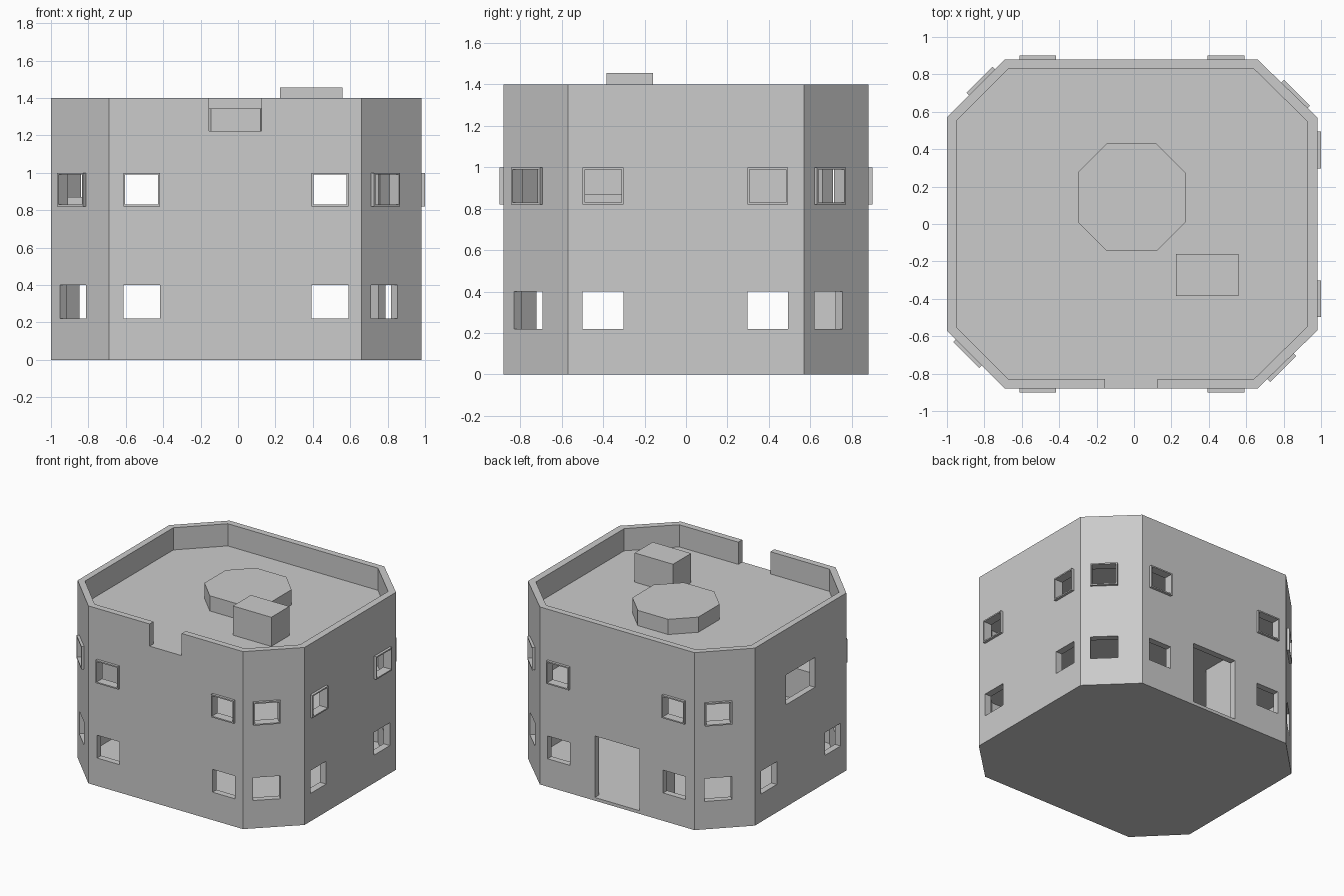
import bpy, bmesh, math
from mathutils import Matrix, Vector

if "Cube" in bpy.data.objects:
    bpy.data.objects.remove(bpy.data.objects["Cube"])

grey = bpy.data.materials.new("plaster_grey")
grey.diffuse_color = (0.6, 0.6, 0.6, 1)
grey.use_nodes = True
grey.node_tree.nodes["Principled BSDF"].inputs["Base Color"].default_value = grey.diffuse_color


def octagon(x0, x1, y0, y1, cx0, cx1, cy):
    """Chamfered rectangle: cx0/cx1 are the left/right cuts along x, cy the cut along y."""
    return [(x0 + cx0, y0), (x1 - cx1, y0), (x1, y0 + cy), (x1, y1 - cy),
            (x1 - cx1, y1), (x0 + cx0, y1), (x0, y1 - cy), (x0, y0 + cy)]


def add_prism(bm, outline, z0, z1):
    low = [bm.verts.new((x, y, z0)) for x, y in outline]
    high = [bm.verts.new((x, y, z1)) for x, y in outline]
    n = len(outline)
    bm.faces.new(low[::-1])
    bm.faces.new(high)
    for i in range(n):
        j = (i + 1) % n
        bm.faces.new((low[i], low[j], high[j], high[i]))


def add_box(bm, lo, hi, matrix=Matrix()):
    lo, hi = Vector(lo), Vector(hi)
    size = hi - lo
    bmesh.ops.create_cube(bm, size=1, matrix=matrix @ Matrix.Translation((lo + hi) / 2)
                          @ Matrix.Diagonal((*size, 1)))


def finish(bm, name):
    bmesh.ops.recalc_face_normals(bm, faces=bm.faces)
    mesh = bpy.data.meshes.new(name)
    bm.to_mesh(mesh)
    bm.free()
    mesh.materials.append(grey)
    ob = bpy.data.objects.new(name, mesh)
    bpy.context.collection.objects.link(ob)
    return ob


def box(name, lo, hi):
    bm = bmesh.new()
    add_box(bm, lo, hi)
    return finish(bm, name)


def carve(target, cutter):
    mod = target.modifiers.new("cut", 'BOOLEAN')
    mod.operation, mod.solver, mod.object = 'DIFFERENCE', 'EXACT', cutter
    cutter.hide_render = True
    bpy.context.view_layer.update()
    dg = bpy.context.evaluated_depsgraph_get()
    mesh = bpy.data.meshes.new_from_object(target.evaluated_get(dg))
    target.modifiers.clear()
    target.data = mesh
    bpy.data.objects.remove(cutter)


# Solid building, then hollow out both storeys and the roof terrace
bm = bmesh.new()
add_prism(bm, octagon(-1, 0.98, -0.88, 0.88, 0.31, 0.32, 0.31), 0, 1.4)
building = finish(bm, "building_shell")

bm = bmesh.new()
inner = octagon(-0.95, 0.925, -0.83, 0.83, 0.28, 0.285, 0.28)
for z0, z1 in ((0.025, 0.6), (0.625, 1.2), (1.225, 1.6)):
    add_prism(bm, inner, z0, z1)
carve(building, finish(bm, "room_cutter"))

# Window positions: wall point and turn of the wall (0 faces front)
windows = [(-0.515, -0.88, 0), (0.4925, -0.88, 0),
           (-0.515, 0.88, 180), (0.4925, 0.88, 180),
           (0.98, -0.4, 90), (0.98, 0.395, 90),
           (-1, -0.4, -90), (-1, 0.395, -90),
           (-0.883, -0.687, -45), (0.783, -0.761, 45),
           (0.858, 0.688, 135), (-0.812, 0.758, -135)]
W = 0.0985
openings, frames = bmesh.new(), bmesh.new()
for x, y, turn in windows:
    m = Matrix.Translation((x, y, 0)) @ Matrix.Rotation(math.radians(turn), 4, 'Z')
    add_box(openings, (-W, -0.04, 0.22), (W, 0.09, 0.4), m)
    if turn == -90:
        continue
    add_box(openings, (-W, -0.04, 0.82), (W, 0.09, 1.0), m)
    # projecting frame lining the upper opening
    b, out, back = 0.01, -0.02, 0.05
    for lo, hi in (((-W, 0.82), (-W + b, 1.0)), ((W - b, 0.82), (W, 1.0)),
                   ((-W + b, 0.82), (W - b, 0.82 + b)), ((-W + b, 1.0 - b), (W - b, 1.0))):
        add_box(frames, (lo[0], out, lo[1]), (hi[0], back, hi[1]), m)
# large side opening, back doorway and parapet gap
add_box(openings, (-1.1, -0.18, 0.805), (-0.9, 0.18, 1.04))
add_box(openings, (-0.21, 0.78, 0.025), (0.18, 1.0, 0.51))
add_box(openings, (-0.155, -1.0, 1.225), (0.125, -0.78, 1.6))
carve(building, finish(openings, "opening_cutter"))
finish(frames, "window_frames")

# Roof structures
bm = bmesh.new()
add_prism(bm, octagon(-0.3, 0.275, -0.145, 0.43, 0.155, 0.155, 0.155), 1.225, 1.345)
finish(bm, "roof_platform")
box("roof_box", (0.225, -0.385, 1.225), (0.56, -0.16, 1.455))

# Interior parts
box("door_partition", (-0.27, 0.52, 0.025), (-0.24, 0.83, 0.6))
box("upper_bench", (-0.945, -0.53, 0.625), (-0.65, -0.25, 0.87))
